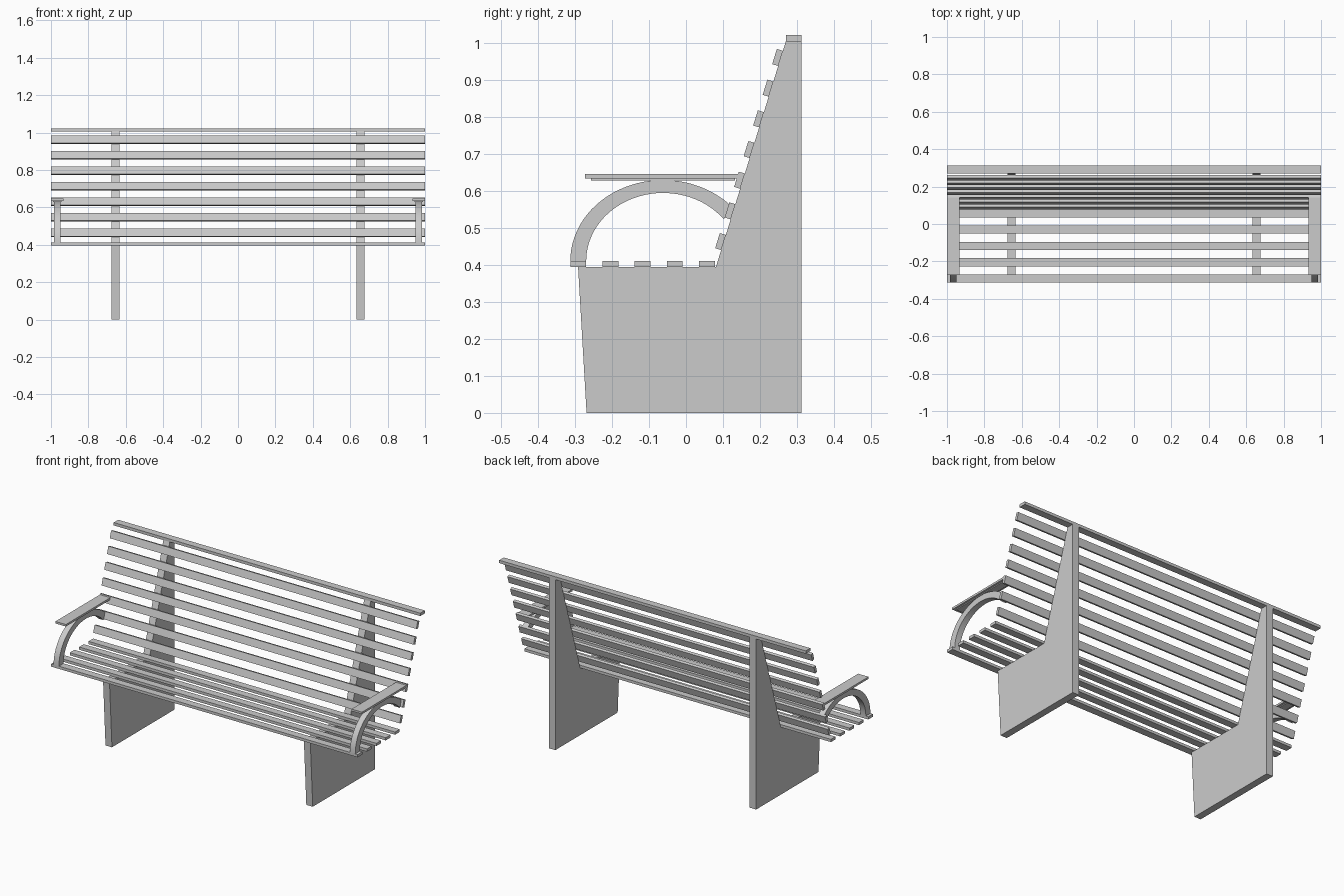
import bpy
import bmesh
import math
from mathutils import Vector

cube = bpy.data.objects.get("Cube")
if cube:
    bpy.data.objects.remove(cube, do_unlink=True)

# Single grey finish
grey = bpy.data.materials.new("plain_grey")
grey.use_nodes = True
grey.diffuse_color = (0.6, 0.6, 0.6, 1)
grey.node_tree.nodes["Principled BSDF"].inputs["Base Color"].default_value = (0.6, 0.6, 0.6, 1)


def extrude_profile(name, points, x0, x1):
    """Extrude a closed (y, z) outline from x0 to x1."""
    bm = bmesh.new()
    face = bm.faces.new([bm.verts.new((x0, y, z)) for y, z in points])
    moved = bmesh.ops.extrude_face_region(bm, geom=[face])["geom"]
    bmesh.ops.translate(bm, vec=(x1 - x0, 0, 0),
                        verts=[v for v in moved if isinstance(v, bmesh.types.BMVert)])
    bmesh.ops.recalc_face_normals(bm, faces=bm.faces[:])
    mesh = bpy.data.meshes.new(name)
    bm.to_mesh(mesh)
    bm.free()
    mesh.materials.append(grey)
    obj = bpy.data.objects.new(name, mesh)
    bpy.context.collection.objects.link(obj)
    return obj


def board(name, y0, y1, z0, z1, x0=-1, x1=1):
    return extrude_profile(name, [(y0, z0), (y1, z0), (y1, z1), (y0, z1)], x0, x1)


# Seat slats
SEAT_Z = 0.395
for i in range(5):
    y = -0.2915 + i * 0.087
    board(f"seat_slat_{i + 1}", y - 0.0215, y + 0.0215, SEAT_Z, SEAT_Z + 0.016)

# Backrest slats, resting on the sloping front edge of the supports
lean_base, lean_top = Vector((0.081, SEAT_Z)), Vector((0.27, 1.005))
along = (lean_top - lean_base).normalized()
outward = Vector((-along.y, along.x))
for i in range(7):
    z = 0.461 + i * 0.083
    foot = lean_base + along * ((z - SEAT_Z) / along.y)
    a, b = foot - along * 0.0215, foot + along * 0.0215
    extrude_profile(f"back_slat_{i + 1}",
                    [a, b, b + outward * 0.017, a + outward * 0.017], -1, 1)

# Top rail
board("top_rail", 0.27, 0.312, 1.005, 1.022)


def arc(ry, rz, end, steps=32):
    """Elliptical arc from the front of the seat up and over to the backrest."""
    angles = [math.radians(180 + (end - 180) * k / steps) for k in range(steps + 1)]
    return [(-0.062 + ry * math.cos(t), 0.411 + rz * math.sin(t)) for t in angles]


support = [(-0.269, 0), (0.312, 0), (0.312, 1.005), tuple(lean_top),
           tuple(lean_base), (-0.292, SEAT_Z)]
arch = arc(0.251, 0.219, 41) + arc(0.208, 0.184, 38)[::-1]

for side, s in (("left", 1), ("right", -1)):
    # Support plate, arched arm bracket and flat arm board
    extrude_profile(f"{side}_support", support, s * 0.634, s * 0.676)
    bracket = extrude_profile(f"{side}_arm_bracket", arch, s * 0.949, s * 0.984)
    board(f"{side}_arm_board", -0.273, 0.147, 0.634, 0.646, s * 0.932, s)
    board(f"{side}_arm_strip", -0.257, 0.132, 0.629, 0.634, s * 0.945, s * 0.988)
    bpy.ops.object.select_all(action="DESELECT")
    bracket.select_set(True)
    bpy.context.view_layer.objects.active = bracket
    bpy.ops.object.shade_smooth_by_angle(angle=math.radians(30))
